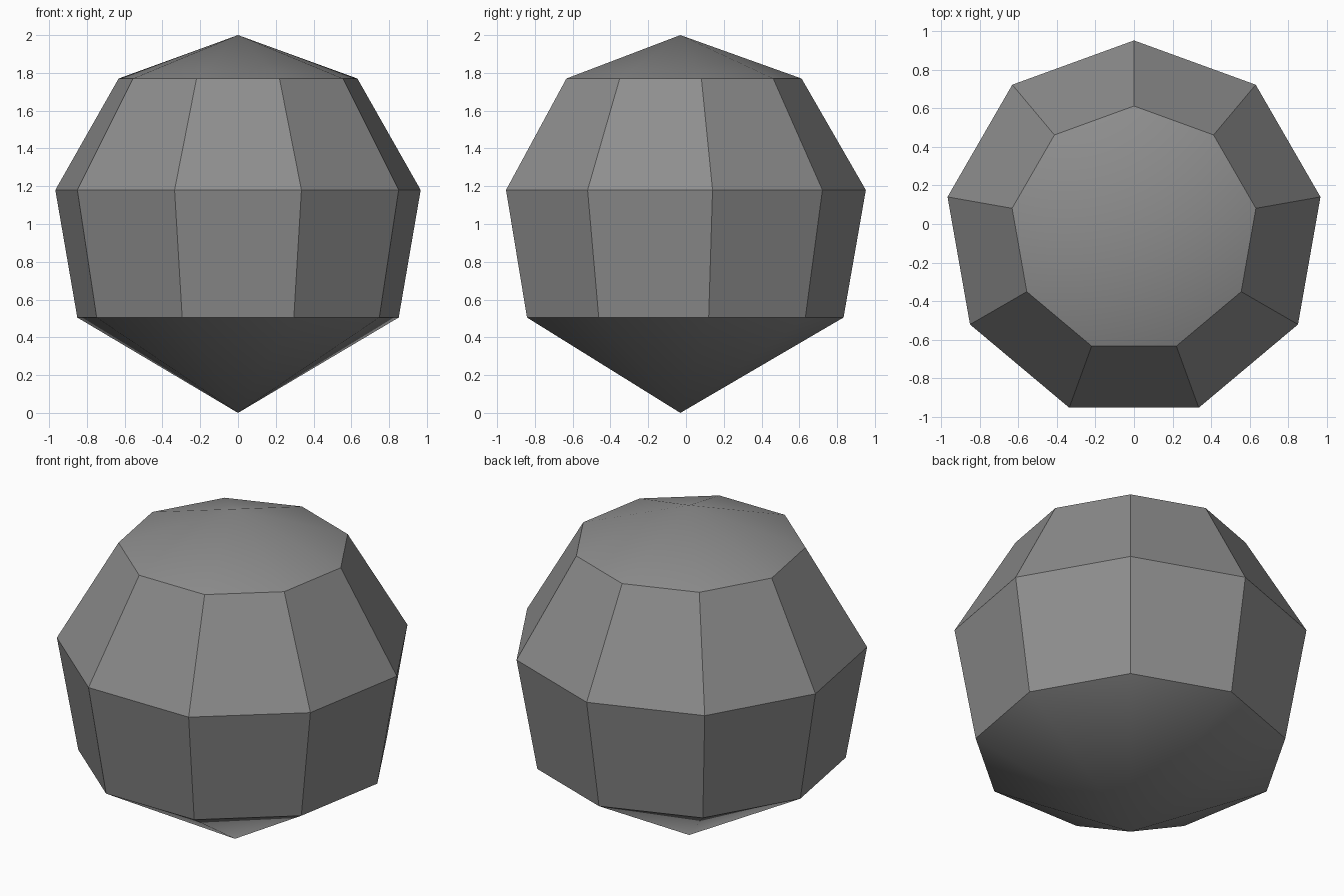
import bpy
import bmesh
from math import sin, cos, radians, tau

cube = bpy.data.objects.get("Cube")
if cube:
    bpy.data.objects.remove(cube, do_unlink=True)

SIDES = 9
CENTRE_Y = -0.03
RINGS = [(0.864, 0.505), (0.982, 1.18), (0.642, 1.77)]  # radius, height

# Plain grey surface
grey = bpy.data.materials.new("grey")
grey.use_nodes = True
colour = (0.27, 0.27, 0.27, 1)
grey.diffuse_color = colour
grey.node_tree.nodes["Principled BSDF"].inputs["Base Color"].default_value = colour

# Stacked rings, one corner pointing to the back
bm = bmesh.new()
rings = []
for radius, z in RINGS:
    angles = [tau * i / SIDES for i in range(SIDES)]
    rings.append([bm.verts.new((-radius * sin(a), CENTRE_Y + radius * cos(a), z)) for a in angles])

# Side bands of flat panels
for lower, upper in zip(rings, rings[1:]):
    for i in range(SIDES):
        j = (i + 1) % SIDES
        bm.faces.new((lower[i], lower[j], upper[j], upper[i]))

# Pointed caps at the top and bottom
for ring, z in ((rings[0], 0), (rings[-1], 2)):
    tip = bm.verts.new((0, CENTRE_Y, z))
    for i in range(SIDES):
        bm.faces.new((ring[i], ring[(i + 1) % SIDES], tip))

bmesh.ops.recalc_face_normals(bm, faces=bm.faces[:])
mesh = bpy.data.meshes.new("faceted_ball")
bm.to_mesh(mesh)
bm.free()
mesh.materials.append(grey)
ball = bpy.data.objects.new("faceted_ball", mesh)
bpy.context.collection.objects.link(ball)

# Soft caps, crisp panels
bpy.ops.object.select_all(action='DESELECT')
ball.select_set(True)
bpy.context.view_layer.objects.active = ball
bpy.ops.object.shade_smooth_by_angle(angle=radians(30))
